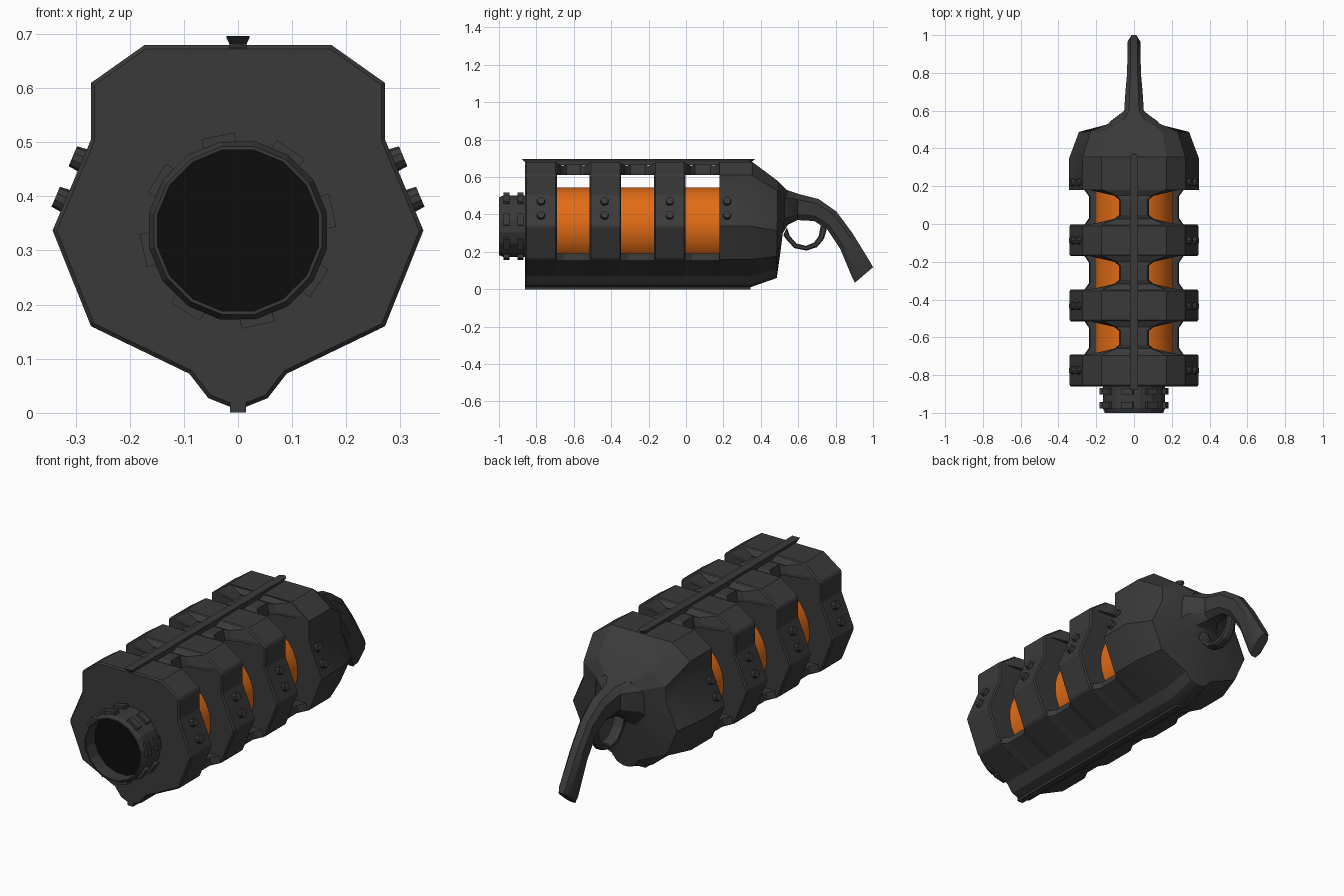
import bpy, bmesh
from math import sin, cos, pi, radians
from mathutils import Matrix, Vector

if "Cube" in bpy.data.objects:
    bpy.data.objects.remove(bpy.data.objects["Cube"])

CZ = 0.337  # height of the barrel axis


def material(name, rgb):
    m = bpy.data.materials.new(name)
    m.diffuse_color = (*rgb, 1)
    m.use_nodes = True
    m.node_tree.nodes["Principled BSDF"].inputs["Base Color"].default_value = m.diffuse_color
    return m


DARK = material("dark_metal", (0.042, 0.042, 0.042))
BLACK = material("bore_black", (0.004, 0.004, 0.004))
ORANGE = material("orange", (0.76, 0.15, 0.008))


def finish(bm, name, mat, bevel=0, smooth=None):
    bmesh.ops.recalc_face_normals(bm, faces=bm.faces)
    me = bpy.data.meshes.new(name)
    bm.to_mesh(me)
    bm.free()
    ob = bpy.data.objects.new(name, me)
    bpy.context.collection.objects.link(ob)
    me.materials.append(mat)
    if bevel:
        b = ob.modifiers.new("bevel", 'BEVEL')
        b.width, b.segments = bevel, 1
        b.limit_method, b.angle_limit = 'ANGLE', radians(40)
    if smooth:
        bpy.ops.object.select_all(action='DESELECT')
        ob.select_set(True)
        bpy.context.view_layer.objects.active = ob
        bpy.ops.object.shade_smooth_by_angle(angle=radians(smooth))
    return ob


def loft(name, rings, mat=DARK, bevel=0, smooth=None, closed=False):
    bm = bmesh.new()
    vs = [[bm.verts.new(p) for p in r] for r in rings]
    n = len(vs[0])
    pairs = list(zip(vs, vs[1:])) + ([(vs[-1], vs[0])] if closed else [])
    for a, b in pairs:
        for i in range(n):
            j = (i + 1) % n
            bm.faces.new((a[i], a[j], b[j], b[i]))
    if not closed:
        bm.faces.new(vs[0])
        bm.faces.new(vs[-1])
    return finish(bm, name, mat, bevel, smooth)


def mirrored(half):
    return half + [(-x, z) for x, z in reversed(half)]


def circle(r, y, n=16):
    return [(r * cos(2 * pi * (i + .5) / n), y, CZ + r * sin(2 * pi * (i + .5) / n)) for i in range(n)]


# armour bands
KEEL = [(0.09, 0.072), (0.055, 0.027), (0.015, 0.011)]
HALF = [(0.173, 0.68), (0.272, 0.61), (0.272, 0.505), (0.343, CZ), (0.272, 0.16)] + KEEL
OUTLINE = mirrored(HALF)
BANDS = [(-0.86, -0.69), (-0.515, -0.347), (-0.17, -0.003)]
for k, (a, b) in enumerate(BANDS):
    loft(f"armour_band_{k + 1}", [[(x, y, z) for x, z in OUTLINE] for y in (a, b)], bevel=0.007)


# rear housing, tapering towards the grip
def housing_ring(y_bot, y_top, sx, zb, zt):
    pts = []
    for x, z in OUTLINE:
        t = (z - 0.011) / 0.669
        pts.append((x * sx, y_bot + (y_top - y_bot) * t, zb + (zt - zb) * t))
    return pts


loft("rear_housing", [housing_ring(0.18, 0.18, 1, 0.011, 0.68),
                      housing_ring(0.345, 0.355, 1, 0.011, 0.68),
                      housing_ring(0.485, 0.49, 0.85, 0.06, 0.58),
                      housing_ring(0.505, 0.545, 0.42, 0.2, 0.525)], smooth=25)

# lower trough with keel, wider where it meets each band
trough = []
gaps = [(-0.69, -0.515), (-0.347, -0.17), (-0.003, 0.18)]
stations = [(-0.85, 0.235)]
for a, b in gaps:
    stations += [(a, 0.262), (a + 0.035, 0.238), (b - 0.035, 0.238), (b, 0.262)]
stations.append((0.3, 0.235))
for y, w in stations:
    sec = mirrored([(w - 0.006, 0.19), (w, 0.155)] + KEEL)
    trough.append([(x, y, z) for x, z in sec])
loft("lower_trough", trough)
loft("keel_strip", [[(x, y, z) for x, z in mirrored([(0.015, 0.03), (0.015, 0)])] for y in (-0.86, 0.345)])

# top spine pieces bridging the gaps
for k, (a, b) in enumerate(gaps):
    rings = []
    for y, w, zt in [(a - 0.01, 0.25, 0.615), (a, 0.235, 0.62), (a + 0.03, 0.105, 0.66),
                     (a + 0.05, 0.08, 0.668), (b - 0.05, 0.08, 0.668),
                     (b - 0.03, 0.105, 0.66), (b, 0.235, 0.62), (b + 0.01, 0.25, 0.615)]:
        top = min(w * 0.9, 0.165)
        ztop = 0.675 if w > 0.2 else zt
        sec = mirrored([(top, ztop), (w, 0.625), (w, 0.61)])
        rings.append([(x, y, z) for x, z in sec])
    loft(f"top_spine_{k + 1}", rings)

# sight rail on top
rail = []
for y0, y1, w, z in [(-0.855, 0.34, 0.015, 0.665), (-0.862, 0.352, 0.016, 0.682),
                     (-0.875, 0.365, 0.021, 0.693), (-0.88, 0.37, 0.021, 0.697)]:
    rail.append([(-w, y0, z), (w, y0, z), (w, y1 - 0.015, z), (0.006, y1, z), (-0.006, y1, z), (-w, y1 - 0.015, z)])
loft("top_rail", rail)

# orange inner cylinder
loft("inner_cylinder", [circle(0.208, y, 32) for y in (-0.8, 0.25)], ORANGE, smooth=30)

# muzzle tube and black bore
loft("muzzle_tube", [circle(r, y) for r, y in [(0.152, -0.87), (0.168, -0.85), (0.168, -0.975),
                                               (0.158, -1.0), (0.152, -1.0)]], closed=True)
loft("muzzle_bore", [circle(0.1515, y) for y in (-0.93, -0.862)], BLACK)


def box(bm, size, mat):
    bmesh.ops.create_cube(bm, size=1, matrix=mat @ Matrix.Diagonal((*size, 1)))


bm = bmesh.new()
for i in range(8):
    ang = radians(12 + 45 * i)
    for y in (-0.96, -0.885):
        m = Matrix.Translation((0.17 * cos(ang), y, CZ + 0.17 * sin(ang))) @ Matrix.Rotation(-ang, 4, 'Y')
        box(bm, (0.018, 0.034, 0.062), m)
finish(bm, "muzzle_lugs", DARK)

# bolts on the upper side slopes
bm = bmesh.new()
for side in (1, -1):
    normal = Vector((0.92 * side, 0, 0.39))
    rot = normal.to_track_quat('Z', 'Y').to_matrix().to_4x4()
    for y in (-0.775, -0.435, -0.087, 0.22):
        for z in (0.467, 0.392):
            x = 0.272 + (0.505 - z) * 0.071 / 0.168
            m = Matrix.Translation(Vector((x * side, y, z)) + normal * 0.005) @ rot
            bmesh.ops.create_cone(bm, cap_ends=True, segments=10, radius1=0.023,
                                  radius2=0.02, depth=0.028, matrix=m)
finish(bm, "side_bolts", DARK)


# grip and trigger guard: (top y, top z, bottom y, bottom z, half width)
def side_loft(name, pairs, smooth=None):
    rings = []
    for ty, tz, by, bz, w in pairs:
        half = [(0.5 * w, 0), (w, 0.22), (w, 0.78), (0.5 * w, 1)]
        rings.append([(x, ty + (by - ty) * t, tz + (bz - tz) * t) for x, t in mirrored(half)])
    loft(name, rings, smooth=smooth)


side_loft("grip", [(0.49, 0.56, 0.50, 0.27, 0.16), (0.54, 0.53, 0.545, 0.345, 0.125),
                   (0.60, 0.51, 0.595, 0.37, 0.052), (0.71, 0.482, 0.685, 0.365, 0.045),
                   (0.805, 0.415, 0.755, 0.32, 0.037), (0.89, 0.30, 0.825, 0.215, 0.035),
                   (0.985, 0.145, 0.89, 0.06, 0.035), (1.0, 0.118, 0.903, 0.035, 0.025)], smooth=30)
side_loft("trigger_guard", [(0.54, 0.33, 0.52, 0.29, 0.028), (0.555, 0.285, 0.54, 0.262, 0.028),
                            (0.59, 0.245, 0.58, 0.22, 0.028), (0.64, 0.232, 0.645, 0.207, 0.028),
                            (0.685, 0.25, 0.70, 0.225, 0.026), (0.71, 0.285, 0.738, 0.27, 0.022),
                            (0.72, 0.34, 0.755, 0.33, 0.02)])
